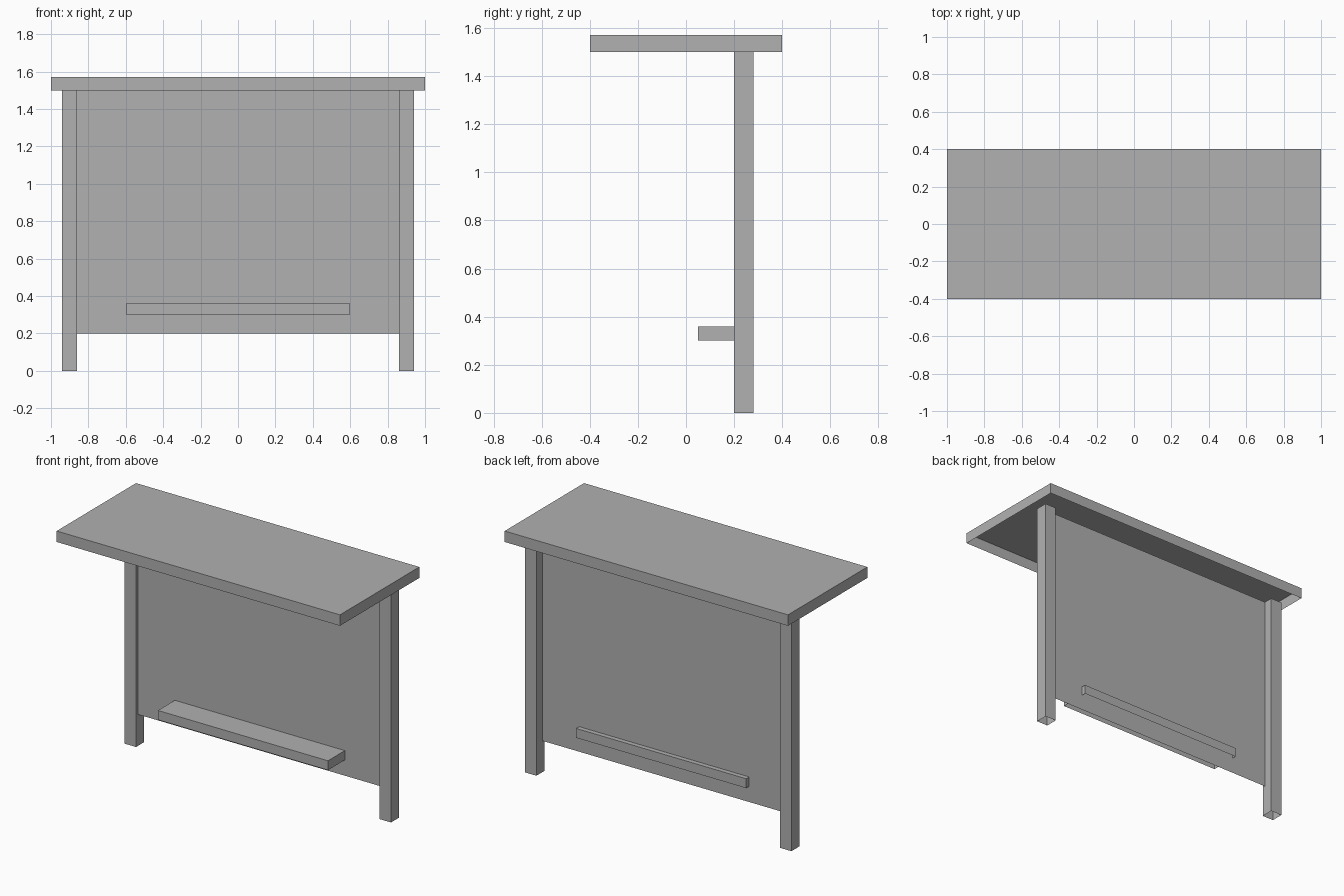
import bpy, bmesh

if "Cube" in bpy.data.objects:
    bpy.data.objects.remove(bpy.data.objects["Cube"])

gray = bpy.data.materials.new("plain gray")
gray.diffuse_color = (0.44, 0.44, 0.44, 1)
gray.use_nodes = True
gray.node_tree.nodes["Principled BSDF"].inputs["Base Color"].default_value = gray.diffuse_color


def finish(name, bm):
    mesh = bpy.data.meshes.new(name)
    bm.to_mesh(mesh)
    bm.free()
    mesh.materials.append(gray)
    obj = bpy.data.objects.new(name, mesh)
    bpy.context.collection.objects.link(obj)
    return obj


def open_box(name, lo, hi):
    """Box from corner lo to corner hi, without its underside."""
    bm = bmesh.new()
    bmesh.ops.create_cube(bm, size=1)
    for v in bm.verts:
        v.co = [lo[i] + (v.co[i] + 0.5) * (hi[i] - lo[i]) for i in range(3)]
    bm.normal_update()
    under = [f for f in bm.faces if f.normal.z < -0.5]
    bmesh.ops.delete(bm, geom=under, context='FACES')
    return finish(name, bm)


# Roof, hollow from below
open_box("roof", (-1, -0.4, 1.5), (1, 0.4, 1.57))

# Two posts
for side, x in (("left", -0.9), ("right", 0.9)):
    open_box(side + "_post", (x - 0.04, 0.2, 0), (x + 0.04, 0.28, 1.5))

# Bench passing through the back wall
open_box("bench", (-0.6, 0.05, 0.3), (0.6, 0.25, 0.36))

# Back wall: a single sheet between the posts
bm = bmesh.new()
bm.faces.new([bm.verts.new((x, 0.22, z)) for x, z in
              ((-0.86, 0.2), (0.86, 0.2), (0.86, 1.5), (-0.86, 1.5))])
finish("back_wall", bm)
